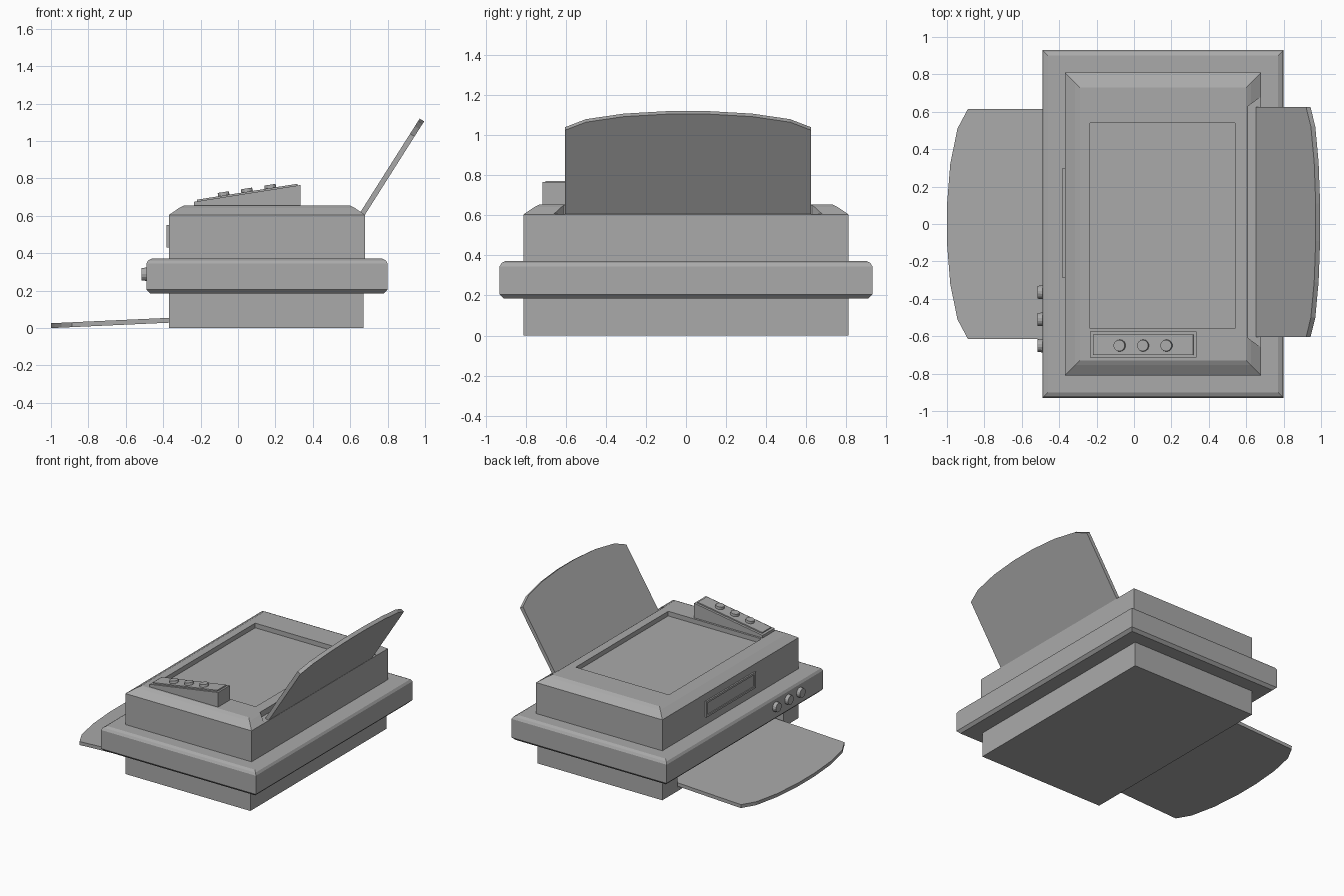
import bpy, bmesh, math
from mathutils import Matrix, Vector

if "Cube" in bpy.data.objects:
    bpy.data.objects.remove(bpy.data.objects["Cube"], do_unlink=True)

grey = bpy.data.materials.new("plastic_grey")
grey.use_nodes = True
COLOUR = (0.4, 0.4, 0.4, 1)
grey.diffuse_color = COLOUR
grey.node_tree.nodes["Principled BSDF"].inputs["Base Color"].default_value = COLOUR


def finish(name, bm):
    bmesh.ops.recalc_face_normals(bm, faces=bm.faces)
    mesh = bpy.data.meshes.new(name)
    bm.to_mesh(mesh)
    bm.free()
    mesh.materials.append(grey)
    ob = bpy.data.objects.new(name, mesh)
    bpy.context.collection.objects.link(ob)
    return ob


def loft(name, x0, x1, half_y, levels):
    """Rectangular shell stacked from (height, inset) levels."""
    bm = bmesh.new()
    rings = []
    for z, i in levels:
        a, b, h = x0 + i, x1 - i, half_y - i
        rings.append([bm.verts.new(p) for p in
                      ((a, -h, z), (b, -h, z), (b, h, z), (a, h, z))])
    for lo, hi in zip(rings, rings[1:]):
        for k in range(4):
            n = (k + 1) % 4
            bm.faces.new((lo[k], lo[n], hi[n], hi[k]))
    bm.faces.new(rings[0])
    bm.faces.new(rings[-1])
    return finish(name, bm)


def prism(name, outline, offset):
    """Planar outline of 3D points extruded along an offset."""
    bm = bmesh.new()
    face = bm.faces.new([bm.verts.new(p) for p in outline])
    new = bmesh.ops.extrude_face_region(bm, geom=[face])["geom"]
    bmesh.ops.translate(bm, vec=Vector(offset),
                        verts=[v for v in new if isinstance(v, bmesh.types.BMVert)])
    return finish(name, bm)


def box(name, x0, x1, y0, y1, z0, z1):
    return prism(name, [(x0, y0, z0), (x1, y0, z0), (x1, y1, z0), (x0, y1, z0)],
                 (0, 0, z1 - z0))


def disc(name, centre, axis, radius, height):
    bm = bmesh.new()
    bmesh.ops.create_cone(bm, cap_ends=True, segments=14, radius1=radius,
                          radius2=radius * 0.92, depth=height)
    turn = Vector((0, 0, 1)).rotation_difference(Vector(axis)).to_matrix().to_4x4()
    bm.transform(Matrix.Translation(centre) @ turn)
    return finish(name, bm)


def cut(target, cutter):
    mod = target.modifiers.new("cut", "BOOLEAN")
    mod.operation = "DIFFERENCE"
    mod.solver = "EXACT"
    mod.object = cutter
    bpy.context.view_layer.objects.active = target
    bpy.ops.object.modifier_apply(modifier=mod.name)
    bpy.data.objects.remove(cutter, do_unlink=True)


def tray(name, root, tip, thickness, y_mid):
    """Flat sheet with a bowed far edge, running from root to tip in x and z."""
    root, tip = Vector(root), Vector(tip)
    half = [(0.615, 0), (0.615, 0.84), (0.51, 0.92), (0.32, 0.975), (0.1, 1)]
    outline = half + [(-y, t) for y, t in reversed(half)]
    points = []
    for y, t in outline:
        p = root.lerp(tip, t)
        points.append((p.x, y + y_mid, p.z))
    along = (tip - root).normalized()
    return prism(name, points, Vector((-along.z, 0, along.x)) * thickness)


# Base with the paper exit slot on its left end
base = loft("base", -0.37, 0.67, 0.81, [(0, 0), (0.19, 0)])
cut(base, box("exit_cutter", -0.5, -0.25, -0.63, 0.63, 0.03, 0.17))

# Wide middle band with chamfered edges
loft("middle_band", -0.49, 0.8, 0.93,
     [(0.185, 0.02), (0.205, 0), (0.345, 0), (0.362, 0.01), (0.372, 0.03)])

# Upper body with scanner recess and feeder notch
body = loft("upper_body", -0.37, 0.68, 0.81,
            [(0.36, 0), (0.605, 0), (0.642, 0.055), (0.655, 0.08)])
cut(body, box("recess_cutter", -0.235, 0.54, -0.56, 0.54, 0.62, 0.8))
cut(body, prism("notch_cutter",
                [(0.61, -0.61, 0.607), (0.72, -0.69, 0.607),
                 (0.72, 0.71, 0.607), (0.61, 0.63, 0.607)], (0, 0, 0.2)))

# Paper support and output tray
tray("paper_support", (0.675, 0, 0.6), (0.995, 0, 1.105), 0.028, 0.01)
tray("output_tray", (-0.3, 0, 0.058), (-1.0, 0, 0.026), 0.026, 0.0)

# Framed plate on the left wall
plate = box("side_plate", -0.381, -0.365, -0.29, 0.3, 0.43, 0.55)
cut(plate, box("plate_cutter", -0.4, -0.374, -0.27, 0.28, 0.445, 0.535))

# Knobs on the band's left wall
for i, y in enumerate((-0.365, -0.51, -0.65)):
    disc(f"knob_{i + 1}", (-0.5, y, 0.288), (-1, 0, 0), 0.037, 0.032)

# Sloping control panel with raised plate and buttons
SLOPE = 0.158
up = Vector((-SLOPE, 0, 1)).normalized()


def panel_z(x):
    return 0.675 + (x + 0.235) * SLOPE


prism("control_panel", [(-0.235, -0.715, 0.64), (0.335, -0.715, 0.64),
                        (0.335, -0.715, panel_z(0.335)),
                        (-0.235, -0.715, panel_z(-0.235))], (0, 0.14, 0))
prism("control_plate", [(x, y, panel_z(x)) for x, y in
                        ((-0.218, -0.7), (0.318, -0.7), (0.318, -0.592), (-0.218, -0.592))],
      up * 0.009)
for i, x in enumerate((-0.075, 0.05, 0.175)):
    disc(f"button_{i + 1}", Vector((x, -0.65, panel_z(x))) + up * 0.014, up, 0.033, 0.026)
